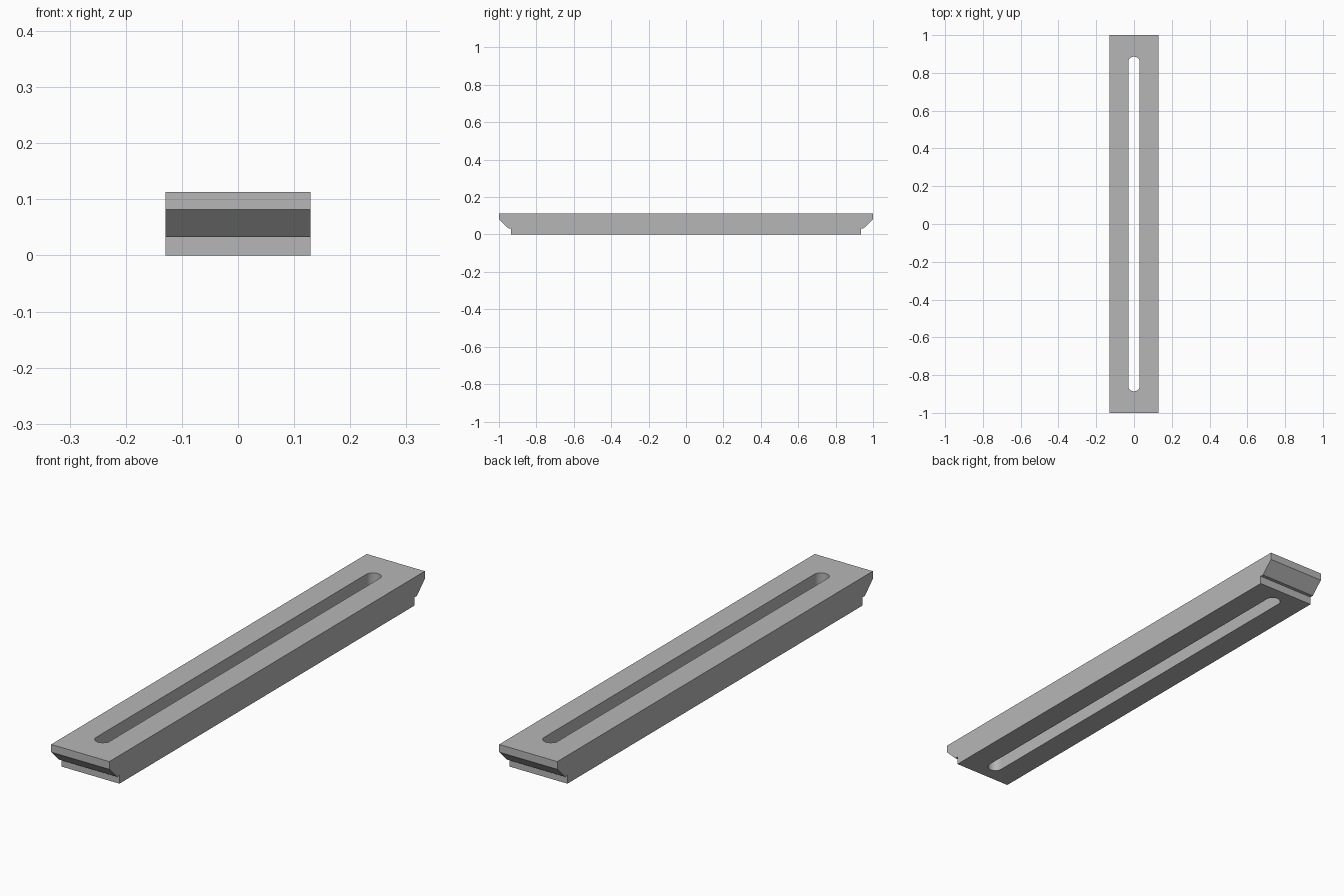
import bpy
import bmesh
from math import cos, sin, pi, radians
from mathutils import Vector

if "Cube" in bpy.data.objects:
    bpy.data.objects.remove(bpy.data.objects["Cube"])

WIDTH, HEIGHT = 0.258, 0.113
SLOT_RADIUS, SLOT_END = 0.03, 0.886
ARC_STEPS = 16

grey = bpy.data.materials.new("plain grey")
grey.use_nodes = True
colour = (0.47, 0.47, 0.47, 1)
grey.diffuse_color = colour
grey.node_tree.nodes["Principled BSDF"].inputs["Base Color"].default_value = colour


def prism(name, outline, direction):
    """Extrude a closed outline into a solid object."""
    bm = bmesh.new()
    face = bm.faces.new([bm.verts.new(p) for p in outline])
    result = bmesh.ops.extrude_face_region(bm, geom=[face])
    moved = [v for v in result["geom"] if isinstance(v, bmesh.types.BMVert)]
    bmesh.ops.translate(bm, verts=moved, vec=Vector(direction))
    bmesh.ops.recalc_face_normals(bm, faces=bm.faces)
    mesh = bpy.data.meshes.new(name)
    bm.to_mesh(mesh)
    bm.free()
    mesh.materials.append(grey)
    obj = bpy.data.objects.new(name, mesh)
    bpy.context.collection.objects.link(obj)
    return obj


# Bar: stepped and undercut end profile, mirrored to both ends
end = [(0.936, 0), (0.936, 0.033), (0.95, 0.033), (1, 0.082), (1, HEIGHT)]
profile = end + [(-y, z) for y, z in reversed(end)]
bar = prism("slotted_bar", [(-WIDTH / 2, y, z) for y, z in profile], (WIDTH, 0, 0))

# Round-ended slot cutter running through the full height
slot = []
for side in (1, -1):
    for i in range(ARC_STEPS + 1):
        a = pi * i / ARC_STEPS
        slot.append((side * SLOT_RADIUS * cos(a),
                     side * (SLOT_END - SLOT_RADIUS + SLOT_RADIUS * sin(a)), -0.1))
cutter = prism("slot_cutter", slot, (0, 0, 0.4))
cutter.hide_render = True

# Cut the slot, then discard the cutter
bpy.ops.object.select_all(action='DESELECT')
bar.select_set(True)
bpy.context.view_layer.objects.active = bar
cut = bar.modifiers.new("slot", 'BOOLEAN')
cut.operation = 'DIFFERENCE'
cut.solver = 'EXACT'
cut.object = cutter
bpy.ops.object.modifier_apply(modifier=cut.name)
bpy.data.objects.remove(cutter)

# Smooth slot ends, crisp edges elsewhere
bpy.ops.object.shade_smooth_by_angle(angle=radians(30))
